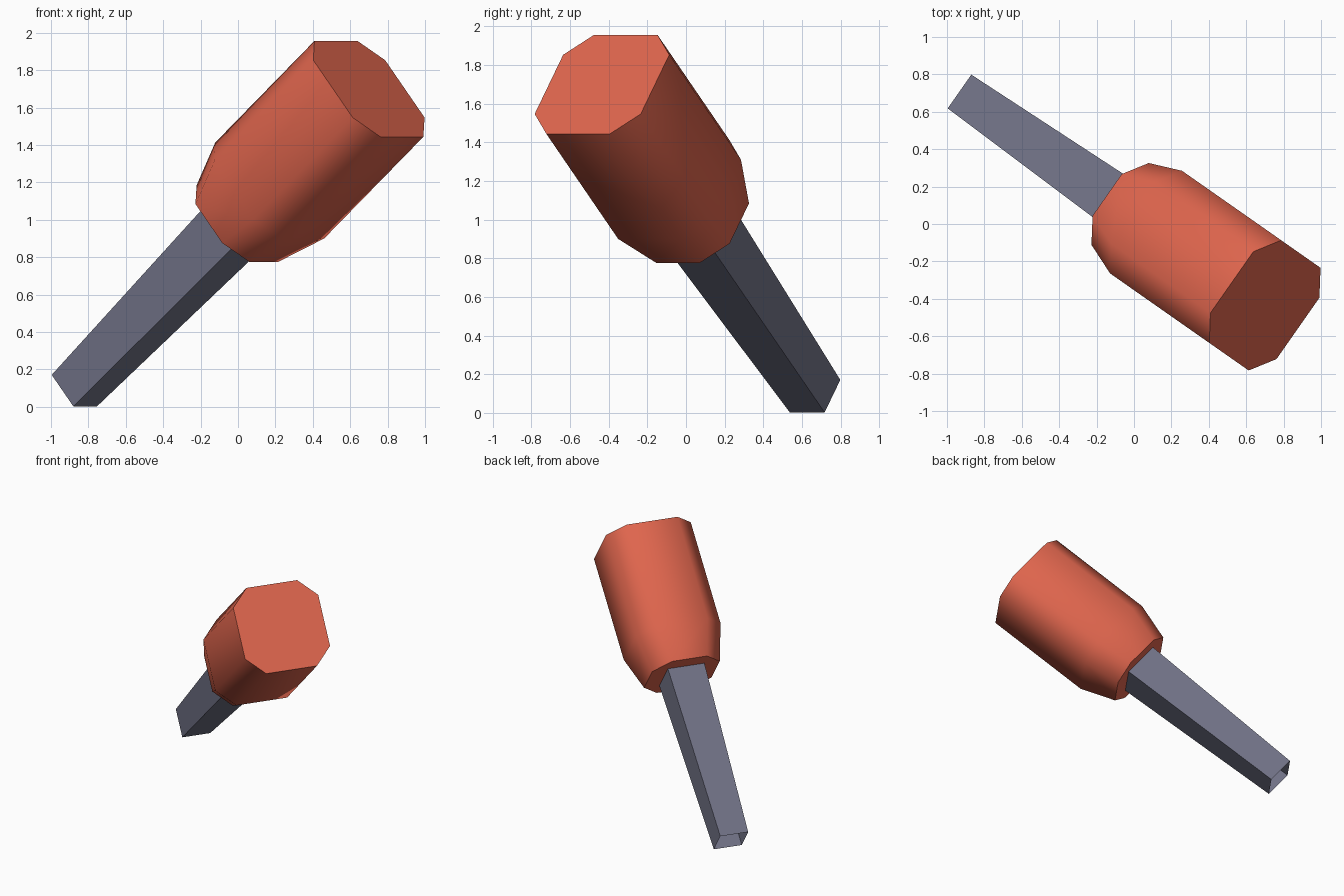
import bpy, bmesh, math
from mathutils import Matrix, Vector

if "Cube" in bpy.data.objects:
    bpy.data.objects.remove(bpy.data.objects["Cube"])

# Tool frame: local X = side, Y = up, Z = along the axis (towards the butt end)
yaw, tilt = math.radians(35), math.radians(40)
w = Vector((math.cos(yaw) * math.cos(tilt), -math.sin(yaw) * math.cos(tilt), math.sin(tilt)))
u = Vector((math.sin(yaw), math.cos(yaw), 0))
v = w.cross(u)
FRAME = Matrix.Translation((0.70, -0.435, 1.70)) @ Matrix((u, v, w)).transposed().to_4x4()


def material(name, rgb):
    m = bpy.data.materials.new(name)
    m.diffuse_color = (*rgb, 1)
    m.use_nodes = True
    m.node_tree.nodes["Principled BSDF"].inputs["Base Color"].default_value = m.diffuse_color
    return m


def octagon(outer, inner):
    o, i = outer, inner
    return [(o, -i), (o, i), (i, o), (-i, o), (-o, i), (-o, -i), (-i, -o), (i, -o)]


def square(h):
    return [(h, -h), (h, h), (-h, h), (-h, -h)]


def loft(name, sections, mat, capped):
    """Skin a list of (z, outline) sections, from low z to high z."""
    bm = bmesh.new()
    rings = [[bm.verts.new((x, y, z)) for x, y in pts] for z, pts in sections]
    n = len(rings[0])
    for a, b in zip(rings, rings[1:]):
        for i in range(n):
            j = (i + 1) % n
            bm.faces.new((a[i], a[j], b[j], b[i]))
    if capped:
        bm.faces.new(rings[0][::-1])
        bm.faces.new(rings[-1])
    me = bpy.data.meshes.new(name)
    bm.transform(FRAME)
    bm.to_mesh(me)
    bm.free()
    me.materials.append(mat)
    ob = bpy.data.objects.new(name, me)
    bpy.context.collection.objects.link(ob)
    return ob


# Grip: octagonal, chamfered towards the shaft, smooth sides and flat ends
grip = loft("grip", [(-1.12, octagon(0.267, 0.136)),
                     (-0.845, octagon(0.335, 0.2)),
                     (0, octagon(0.335, 0.2))],
            material("orange red", (0.75, 0.133, 0.076)), True)
bpy.context.view_layer.objects.active = grip
grip.select_set(True)
bpy.ops.object.shade_smooth_by_angle(angle=math.radians(60))

# Shaft: tapered square tube, open at the tip
loft("shaft", [(-2.51, square(0.11)), (-1.12, square(0.144))],
     material("slate grey", (0.165, 0.17, 0.24)), False)
